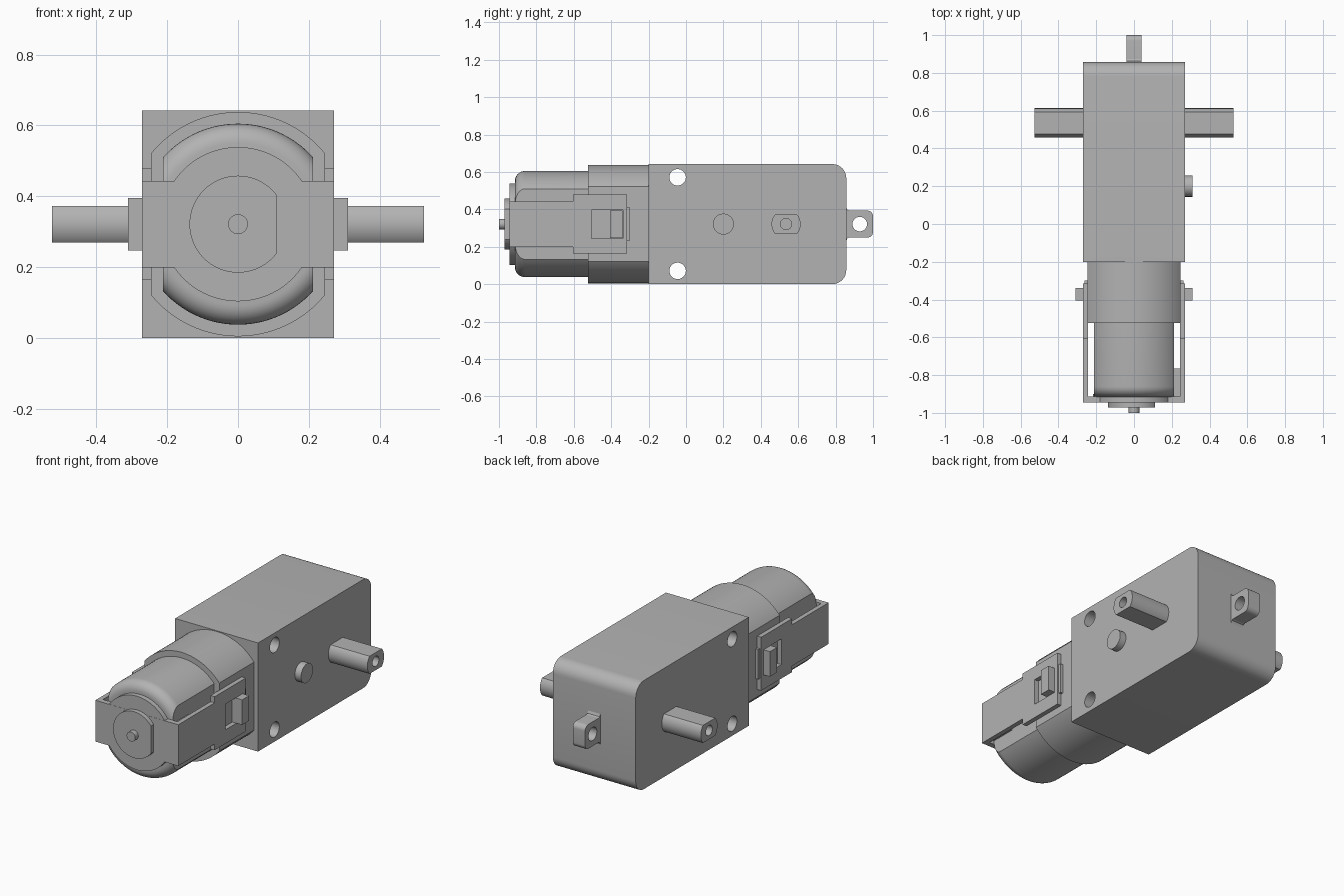
import bpy, bmesh, math
from mathutils import Vector, Matrix

cube = bpy.data.objects.get("Cube")
if cube:
    bpy.data.objects.remove(cube, do_unlink=True)

MID = 0.321      # height of the motor axis
SIDE = 0.271     # half width of the gearbox

grey = bpy.data.materials.new("plain grey")
grey.use_nodes = True
grey.diffuse_color = (0.45, 0.45, 0.45, 1)
grey.node_tree.nodes["Principled BSDF"].inputs["Base Color"].default_value = grey.diffuse_color
parts = []


def finish(name, bm):
    bmesh.ops.recalc_face_normals(bm, faces=bm.faces)
    mesh = bpy.data.meshes.new(name)
    bm.to_mesh(mesh)
    bm.free()
    mesh.materials.append(grey)
    ob = bpy.data.objects.new(name, mesh)
    bpy.context.collection.objects.link(ob)
    parts.append(ob)
    return ob


def box(name, x, y, z):
    """Box from three (low, high) ranges."""
    bm = bmesh.new()
    size = [abs(b - a) for a, b in (x, y, z)]
    centre = [(a + b) / 2 for a, b in (x, y, z)]
    bmesh.ops.create_cube(bm, size=1, matrix=Matrix.Translation(centre) @ Matrix.Diagonal((*size, 1)))
    return finish(name, bm)


def side_prism(name, outline, x0, x1):
    """Extrude a (y, z) outline along x."""
    bm = bmesh.new()
    face = bm.faces.new([bm.verts.new((x0, y, z)) for y, z in outline])
    new = bmesh.ops.extrude_face_region(bm, geom=[face])["geom"]
    bmesh.ops.translate(bm, vec=(x1 - x0, 0, 0), verts=[v for v in new if isinstance(v, bmesh.types.BMVert)])
    return finish(name, bm)


def turned(name, profile, axis, centre, flats=(), n=64):
    """Spin a (radius, distance) profile round an axis, then slice flats given as (normal, distance)."""
    bm = bmesh.new()
    axis, centre = Vector(axis), Vector(centre)
    up = Vector((0, 0, 1))
    across = axis.cross(up)
    rings = []
    for r, t in profile:
        angles = [2 * math.pi * i / n for i in range(n)]
        rings.append([bm.verts.new(centre + axis * t + r * (across * math.cos(a) + up * math.sin(a))) for a in angles])
    for a, b in zip(rings, rings[1:]):
        for i in range(n):
            j = (i + 1) % n
            bm.faces.new((a[i], a[j], b[j], b[i]))
    bm.faces.new(rings[0])
    bm.faces.new(rings[-1])
    for normal, dist in flats:
        normal = Vector(normal)
        cut = bmesh.ops.bisect_plane(bm, geom=bm.verts[:] + bm.edges[:] + bm.faces[:], dist=1e-5,
                                     plane_co=centre + normal * dist, plane_no=normal, clear_outer=True)
        edges = [e for e in cut["geom_cut"] if isinstance(e, bmesh.types.BMEdge)]
        bmesh.ops.holes_fill(bm, edges=edges, sides=0)
    return finish(name, bm)


def cut_away(ob, cutter):
    mod = ob.modifiers.new("cut", "BOOLEAN")
    mod.operation, mod.solver, mod.object = "DIFFERENCE", "EXACT", cutter
    bpy.context.view_layer.objects.active = ob
    bpy.ops.object.modifier_apply(modifier=mod.name)
    parts.remove(cutter)
    bpy.data.objects.remove(cutter, do_unlink=True)


def drill(ob, y, z, r):
    cut_away(ob, turned("drill", [(r, -0.5), (r, 0.5)], (1, 0, 0), (0, y, z), n=32))


def rounded_end(y0, y1, z0, z1, r, steps=8):
    """Rectangle whose two corners at y1 are rounded."""
    pts = [(y0, z1), (y0, z0)]
    for cz, start in ((z0 + r, -math.pi / 2), (z1 - r, 0)):
        for i in range(steps + 1):
            a = start + math.pi / 2 * i / steps
            pts.append((y1 - r + r * math.cos(a), cz + r * math.sin(a)))
    return pts


def x_flats(d):
    return [((1, 0, 0), d), ((-1, 0, 0), d)]


# Gearbox with two through holes
gearbox = side_prism("gearbox", rounded_end(-0.2, 0.857, 0, 2 * MID, 0.075), -SIDE, SIDE)
for z in (MID - 0.25, MID + 0.25):
    drill(gearbox, -0.045, z, 0.044)

# Rear mounting tab with flared root
tab = side_prism("rear_tab", rounded_end(0.84, 1.0, MID - 0.072, MID + 0.072, 0.03), -0.04, 0.04)
drill(tab, 0.929, MID, 0.039)
for s in (-1, 1):
    root, rise = MID + s * 0.07, s * 0.02
    side_prism("tab_root", [(0.85, root), (0.877, root), (0.863, root + rise * 0.3),
                            (0.857, root + rise), (0.85, root + rise)], -0.04, 0.04)

# Output shafts with bored ends and two flats, and the locating peg
for s, label in ((1, "left"), (-1, "right")):
    turned(label + "_shaft", [(0.078, 0.25), (0.078, 0.526), (0.03, 0.526), (0.03, 0.38)], (s, 0, 0),
           (0, 0.535, MID), [((0, 0, 1), 0.052), ((0, 0, -1), 0.052)], n=48)
turned("locating_peg", [(0.056, 0.25), (0.056, 0.311)], (1, 0, 0), (0, 0.2, MID), n=40)

# Motor can with a rounded front rim, and the sleeve that holds it
can_r, rim = 0.284, 0.055
rim_curve = [(can_r - rim + rim * math.sin(a), 0.915 - rim + rim * math.cos(a))
             for a in (math.pi / 2 * i / 8 for i in range(8, -1, -1))]
turned("motor_can", [(can_r, 0.19)] + rim_curve, (0, -1, 0), (0, 0, MID), x_flats(0.212), n=96)
turned("motor_sleeve", [(0.317, 0.19), (0.317, 0.525)], (0, -1, 0), (0, 0, MID), x_flats(0.245), n=96)

# Motor end cap, bearing boss and pin
turned("end_cap", [(0.218, 0.9), (0.218, 0.944)], (0, -1, 0), (0, 0, MID), n=80)
turned("bearing_boss", [(0.137, 0.93), (0.137, 0.971)], (0, -1, 0), (0, 0, MID), [((1, 0, 0), 0.11)])
turned("rear_pin", [(0.028, 0.96), (0.028, 1.0)], (0, -1, 0), (0, 0, MID), n=32)

# Strap: front bar plus a windowed arm, catch and stop on each side
box("strap_bar", (-SIDE, SIDE), (-0.945, -0.914), (MID - 0.122, MID + 0.122))
arm = [(-0.945, 0.122), (-0.605, 0.122), (-0.605, 0.158), (-0.315, 0.158)]
arm_outline = [(y, MID + z) for y, z in arm] + [(y, MID - z) for y, z in reversed(arm)]
for s, label in ((1, "left"), (-1, "right")):
    strap = side_prism(label + "_strap_arm", arm_outline, s * 0.244, s * SIDE)
    cut_away(strap, box("window", (s * 0.2, s * 0.3), (-0.505, -0.338), (MID - 0.076, MID + 0.076)))
    box(label + "_catch", (s * 0.23, s * 0.311), (-0.406, -0.34), (MID - 0.074, MID + 0.074))
    box(label + "_stop", (s * 0.23, s * 0.262), (-0.318, -0.3), (MID - 0.088, MID + 0.088))
box("side_spacer", (0.2, 0.25), (-0.914, -0.765), (MID - 0.1, MID + 0.1))

# Smooth the round surfaces and keep the edges sharp
bpy.ops.object.select_all(action="DESELECT")
for ob in parts:
    ob.select_set(True)
bpy.context.view_layer.objects.active = gearbox
bpy.ops.object.shade_smooth_by_angle(angle=math.radians(30))
